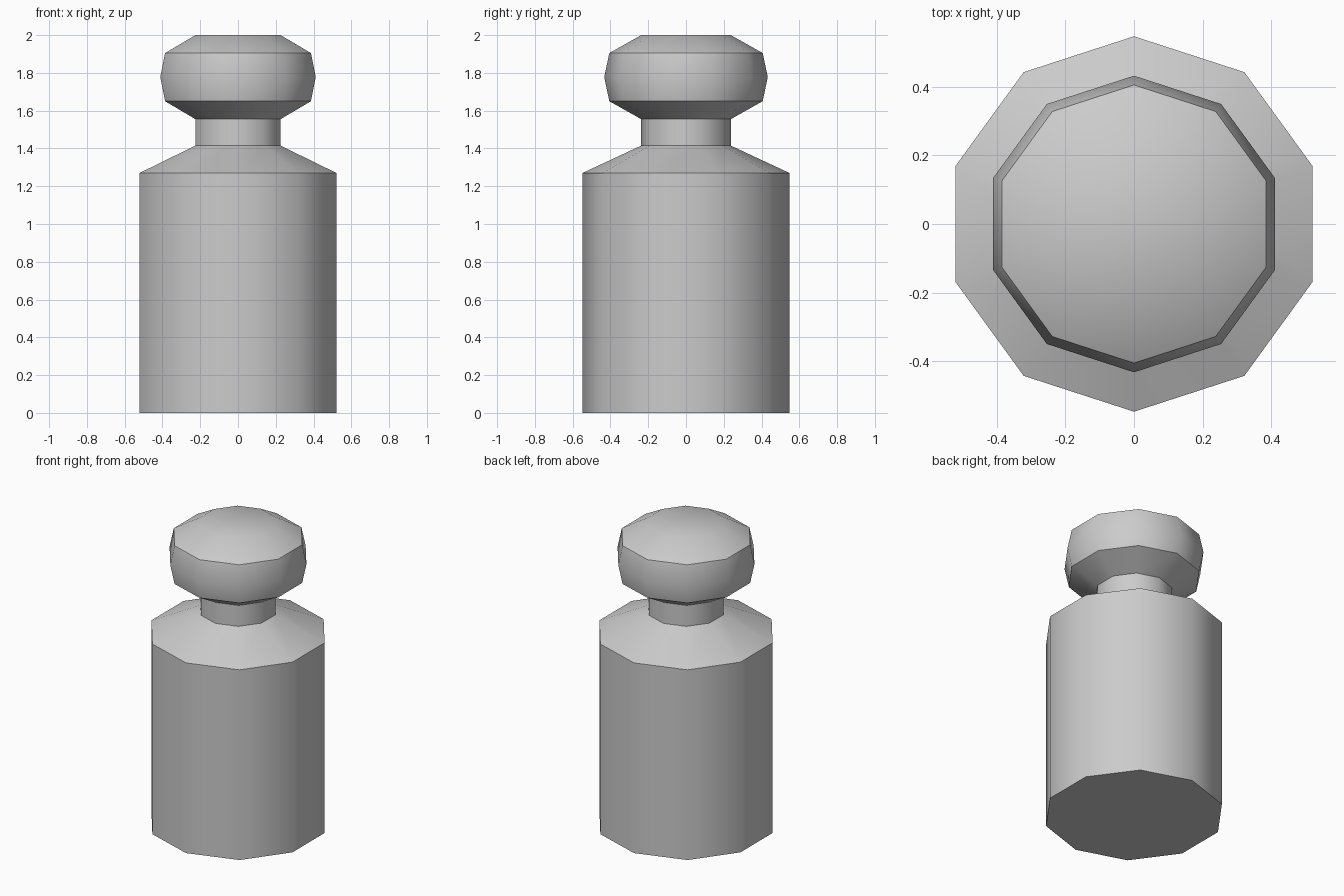
import bpy, bmesh
from math import pi, sin, cos, radians

if "Cube" in bpy.data.objects:
    bpy.data.objects.remove(bpy.data.objects["Cube"])

SIDES = 10


def lathe(name, profile, cap_bottom=False, cap_top=False):
    """Revolve (radius, z) points into a ten-sided part with a corner on the y axis."""
    bm = bmesh.new()
    angles = [pi / 2 + 2 * pi * i / SIDES for i in range(SIDES)]
    rings = [[bm.verts.new((r * cos(a), r * sin(a), z)) for a in angles] for r, z in profile]
    for low, high in zip(rings, rings[1:]):
        for i in range(SIDES):
            j = (i + 1) % SIDES
            bm.faces.new((low[i], low[j], high[j], high[i]))
    if cap_bottom:
        bm.faces.new(rings[0][::-1])
    if cap_top:
        bm.faces.new(rings[-1])
    mesh = bpy.data.meshes.new(name)
    bm.to_mesh(mesh)
    bm.free()
    obj = bpy.data.objects.new(name, mesh)
    bpy.context.collection.objects.link(obj)
    bpy.ops.object.select_all(action='DESELECT')
    obj.select_set(True)
    bpy.context.view_layer.objects.active = obj
    bpy.ops.object.shade_smooth_by_angle(angle=radians(40))
    return obj


# Body with sloping shoulder
lathe("body", [(0.548, 0), (0.548, 1.27), (0.237, 1.415)], cap_bottom=True)

# Narrow neck
lathe("neck", [(0.237, 1.415), (0.237, 1.555)])

# Bulging stopper head
lathe("head", [(0.237, 1.555), (0.406, 1.65), (0.433, 1.778), (0.406, 1.905), (0.237, 2.0)],
      cap_top=True)
